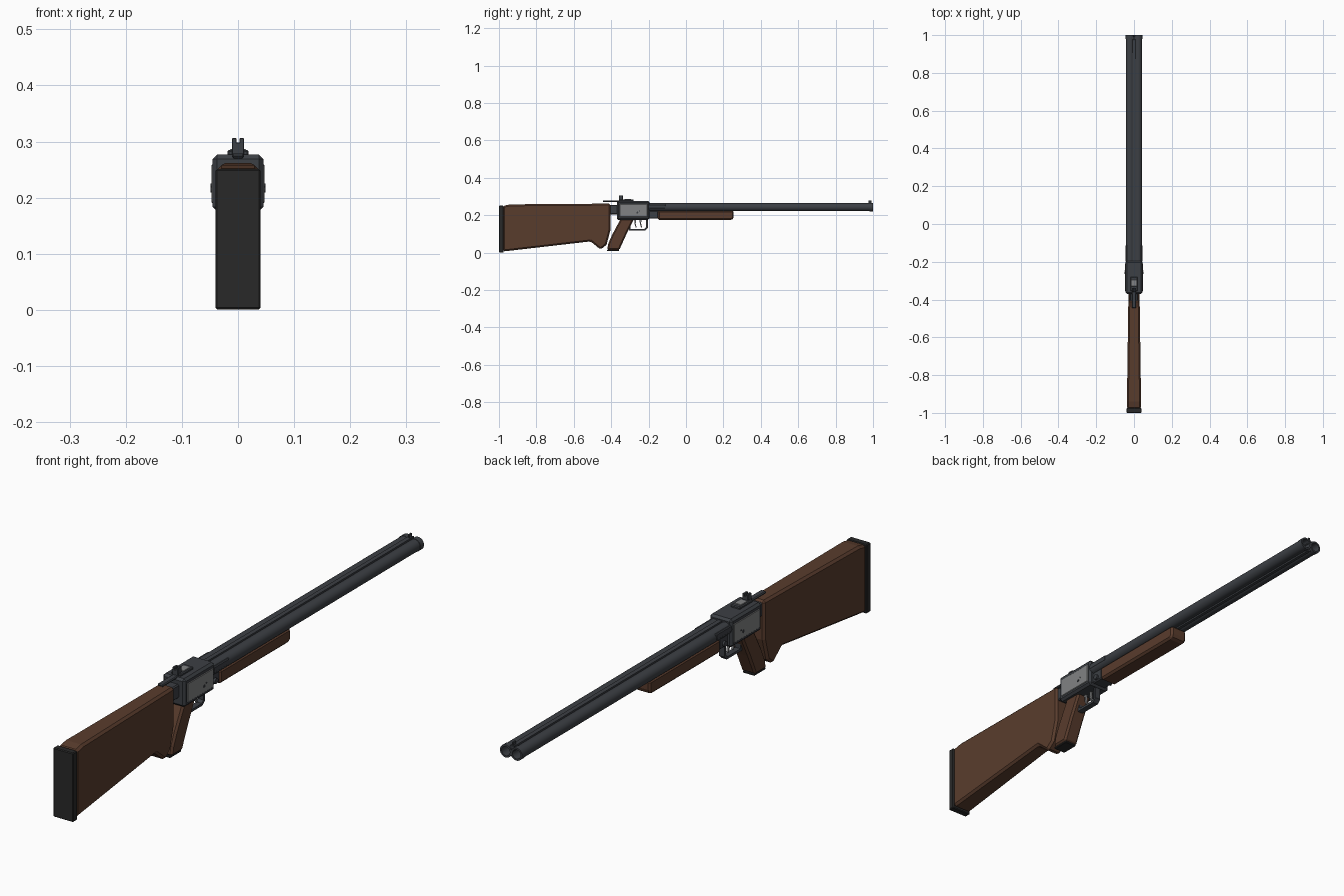
import bpy, bmesh, math
from mathutils import Vector, Matrix

if "Cube" in bpy.data.objects:
    bpy.data.objects.remove(bpy.data.objects["Cube"])


def material(name, rgb):
    m = bpy.data.materials.new(name)
    m.diffuse_color = (*rgb, 1)
    m.use_nodes = True
    m.node_tree.nodes["Principled BSDF"].inputs["Base Color"].default_value = m.diffuse_color
    return m


WOOD = material("walnut", (0.10, 0.045, 0.026))
STEEL = material("blued_steel", (0.045, 0.05, 0.058))
PLATE = material("bright_steel", (0.22, 0.225, 0.23))
RUBBER = material("rubber", (0.022, 0.022, 0.022))


def finish(name, bm, mat, bevel=0, smooth=False):
    bmesh.ops.recalc_face_normals(bm, faces=bm.faces)
    me = bpy.data.meshes.new(name)
    bm.to_mesh(me)
    bm.free()
    ob = bpy.data.objects.new(name, me)
    bpy.context.collection.objects.link(ob)
    me.materials.append(mat)
    if bevel:
        mod = ob.modifiers.new("bevel", 'BEVEL')
        mod.width = bevel
        mod.segments = 1
        mod.limit_method = 'ANGLE'
        mod.angle_limit = math.radians(40)
    if smooth:
        bpy.ops.object.select_all(action='DESELECT')
        ob.select_set(True)
        bpy.context.view_layer.objects.active = ob
        bpy.ops.object.shade_smooth_by_angle(angle=math.radians(35))
    return ob


def extrude(name, pts, half, mat, bevel=0, cx=0):
    """Side profile of (y, z) points; half is a width or a function of (y, z)."""
    bm = bmesh.new()
    h = half if callable(half) else (lambda y, z: half)
    rows = [[bm.verts.new((cx + s * h(y, z), y, z)) for y, z in pts] for s in (-1, 1)]
    n = len(pts)
    for i in range(n):
        j = (i + 1) % n
        bm.faces.new((rows[0][i], rows[0][j], rows[1][j], rows[1][i]))
    bm.faces.new(rows[0])
    bm.faces.new(rows[1])
    return finish(name, bm, mat, bevel)


def box(name, x0, x1, y0, y1, z0, z1, mat, bevel=0):
    return extrude(name, [(y0, z0), (y1, z0), (y1, z1), (y0, z1)],
                   (x1 - x0) / 2, mat, bevel, (x0 + x1) / 2)


def lathe(name, prof, cx, cz, mat, n=24):
    """Revolve closed (y, radius) profile about a line parallel to y."""
    bm = bmesh.new()
    rings = [[bm.verts.new((cx + r * math.cos(a), y, cz + r * math.sin(a)))
              for a in (2 * math.pi * k / n for k in range(n))] for y, r in prof]
    for i, ring in enumerate(rings):
        nxt = rings[(i + 1) % len(rings)]
        for k in range(n):
            l = (k + 1) % n
            bm.faces.new((ring[k], ring[l], nxt[l], nxt[k]))
    return finish(name, bm, mat, smooth=True)


def pin(name, x, y, z, r, depth, mat):
    bm = bmesh.new()
    bmesh.ops.create_cone(bm, cap_ends=True, segments=16, radius1=r, radius2=r, depth=depth,
                          matrix=Matrix.Translation((x, y, z)) @ Matrix.Rotation(math.pi / 2, 4, 'Y'))
    return finish(name, bm, mat, smooth=True)


# Butt stock, tapering towards the receiver
extrude("butt_stock", [(-0.978, 0.006), (-0.51, 0.06), (-0.457, 0.016), (-0.425, 0.042),
                       (-0.404, 0.12), (-0.404, 0.262), (-0.94, 0.258), (-0.978, 0.25)],
        lambda y, z: 0.038 - 0.008 * min(1, (y + 0.978) / 0.5), WOOD, 0.008)
box("butt_pad", -0.04, 0.04, -1.0, -0.975, 0.001, 0.251, RUBBER, 0.003)

# Pistol grip with dark cap
extrude("pistol_grip", [(-0.422, 0.014), (-0.357, 0.014), (-0.32, 0.095), (-0.275, 0.185),
                        (-0.347, 0.185), (-0.395, 0.095), (-0.415, 0.05)],
        lambda y, z: 0.029, WOOD, 0.007)
box("grip_cap", -0.024, 0.024, -0.422, -0.357, 0.008, 0.016, RUBBER, 0.002)

# Receiver and its side plates
box("receiver", -0.045, 0.045, -0.37, -0.195, 0.175, 0.277, STEEL, 0.008)
for s, side in ((-1, "left"), (1, "right")):
    x0, x1 = sorted((s * 0.04, s * 0.0475))
    box("side_plate_" + side, x0, x1, -0.355, -0.207, 0.19, 0.259, PLATE, 0.002)
    pin("plate_screw_" + side, s * 0.047, -0.26, 0.214, 0.005, 0.004, STEEL)
    pin("plate_pin_" + side, s * 0.047, -0.248, 0.222, 0.003, 0.004, STEEL)

# Tang joining stock and receiver
box("tang", -0.022, 0.022, -0.42, -0.36, 0.205, 0.255, STEEL, 0.004)

# Top lever and safety
box("top_lever", -0.011, 0.011, -0.445, -0.355, 0.27, 0.279, STEEL, 0.003)
box("top_mount", -0.019, 0.019, -0.355, -0.28, 0.274, 0.285, STEEL, 0.003)
box("safety_slide", -0.014, 0.014, -0.33, -0.295, 0.284, 0.287, PLATE, 0.001)

# Rear sight with notch
box("rear_sight_base", -0.011, 0.011, -0.359, -0.338, 0.276, 0.298, STEEL, 0.001)
for s, side in ((-1, "left"), (1, "right")):
    x0, x1 = sorted((s * 0.003, s * 0.011))
    box("rear_sight_post_" + side, x0, x1, -0.359, -0.338, 0.296, 0.306, STEEL, 0.001)

# Twin hollow barrels with muzzle rings, rib and bead
for s, side in ((-1, "left"), (1, "right")):
    lathe("barrel_" + side, [(-0.2, 0.022), (0.98, 0.0215), (0.98, 0.023), (1.0, 0.023),
                             (1.0, 0.0165), (0.7, 0.0165), (0.69, 0.0005), (-0.2, 0.0005)],
          s * 0.0215, 0.243, STEEL)
    x0, x1 = sorted((s * 0.03, s * 0.044))
    box("breech_shoulder_" + side, x0, x1, -0.2, -0.11, 0.235, 0.258, STEEL, 0.003)
box("top_rib", -0.008, 0.008, -0.2, 0.995, 0.248, 0.266, STEEL)
box("bottom_rib", -0.006, 0.006, -0.2, 0.99, 0.222, 0.235, STEEL)
box("front_sight", -0.003, 0.003, 0.975, 0.992, 0.264, 0.278, STEEL, 0.001)

# Forend and hinge
extrude("forend", [(-0.15, 0.174), (0.245, 0.174), (0.255, 0.185), (0.255, 0.225), (-0.15, 0.225)],
        0.034, WOOD, 0.009)
box("hinge_block", -0.03, 0.03, -0.2, -0.148, 0.182, 0.225, STEEL, 0.004)
pin("hinge_pin", 0, -0.175, 0.197, 0.01, 0.074, STEEL)

# Trigger guard and two triggers
extrude("trigger_guard", [(-0.305, 0.182), (-0.305, 0.118), (-0.218, 0.118), (-0.204, 0.132),
                          (-0.204, 0.182), (-0.213, 0.182), (-0.213, 0.136), (-0.222, 0.127),
                          (-0.296, 0.127), (-0.296, 0.182)], 0.011, STEEL)
for i, y in enumerate((-0.272, -0.243)):
    extrude("trigger_%d" % (i + 1), [(y - 0.005, 0.18), (y + 0.005, 0.18), (y + 0.003, 0.155),
                                     (y + 0.008, 0.135), (y + 0.003, 0.135), (y - 0.004, 0.155)],
            0.004, PLATE)
